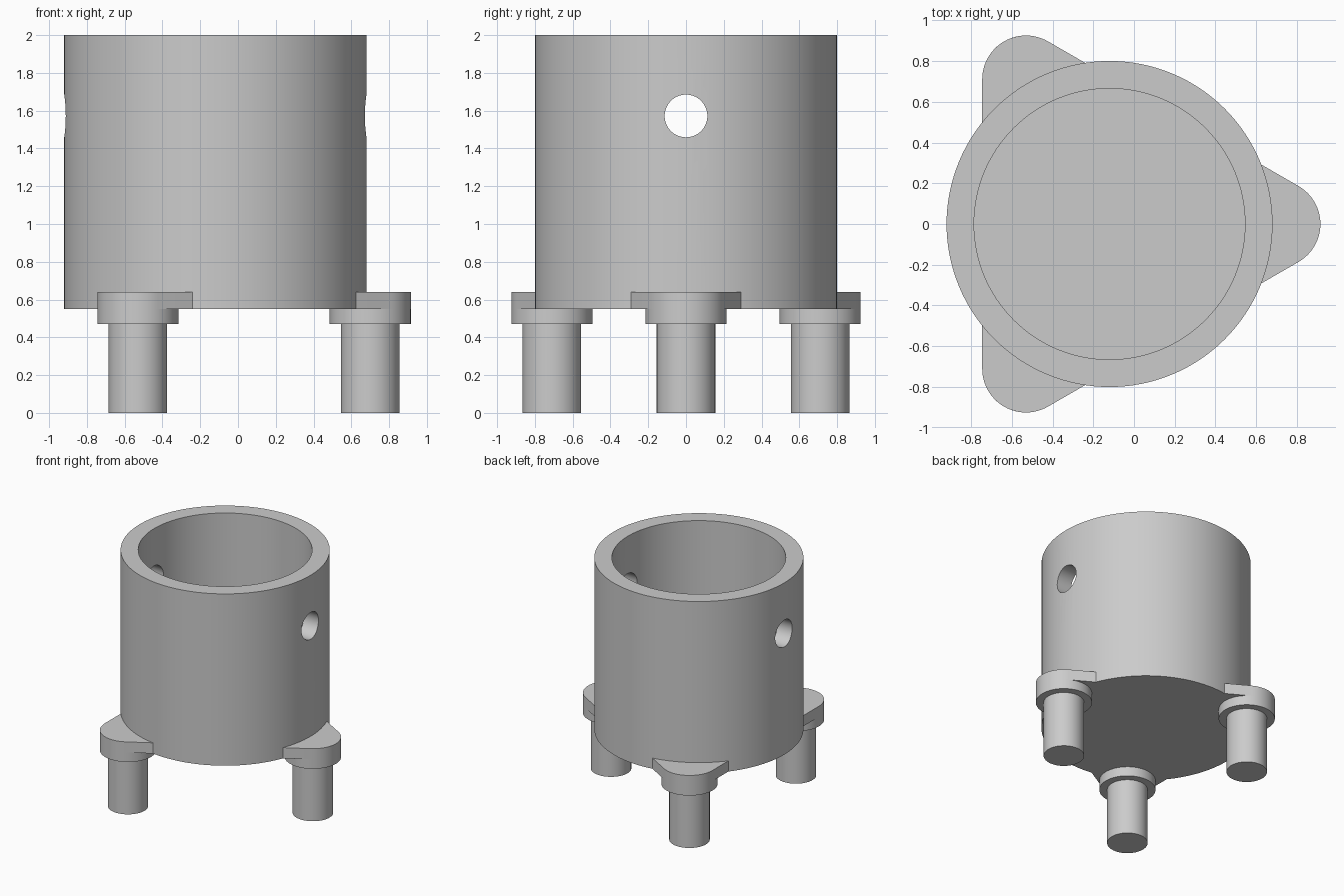
import bpy
import bmesh
from math import cos, sin, pi, radians
from mathutils import Matrix

CX = -0.12            # axis of the cup
OUTER, INNER = 0.80, 0.665
BASE, FLOOR, TOP = 0.55, 0.66, 2.0
LUG_DIST, LUG_R, POST_R = 0.82, 0.215, 0.155
LUG_TOP, BOSS_BOTTOM = 0.64, 0.47

if "Cube" in bpy.data.objects:
    bpy.data.objects.remove(bpy.data.objects["Cube"], do_unlink=True)

grey = bpy.data.materials.new("plain grey")
grey.use_nodes = True
grey.diffuse_color = (0.6, 0.6, 0.6, 1)
grey.node_tree.nodes["Principled BSDF"].inputs["Base Color"].default_value = (0.6, 0.6, 0.6, 1)


def make_object(name, bm, location=(CX, 0, 0), turn=0.0):
    bmesh.ops.recalc_face_normals(bm, faces=bm.faces)
    mesh = bpy.data.meshes.new(name)
    bm.to_mesh(mesh)
    bm.free()
    mesh.materials.append(grey)
    obj = bpy.data.objects.new(name, mesh)
    obj.location = location
    obj.rotation_euler.z = turn
    bpy.context.collection.objects.link(obj)
    return obj


def smooth(obj):
    bpy.ops.object.select_all(action="DESELECT")
    obj.select_set(True)
    bpy.context.view_layer.objects.active = obj
    bpy.ops.object.shade_smooth_by_angle(angle=radians(30))


def extrude_outline(points, z0, z1):
    bm = bmesh.new()
    face = bm.faces.new([bm.verts.new((x, y, z0)) for x, y in points])
    top = bmesh.ops.extrude_face_region(bm, geom=[face])["geom"]
    verts = [v for v in top if isinstance(v, bmesh.types.BMVert)]
    bmesh.ops.translate(bm, verts=verts, vec=(0, 0, z1 - z0))
    return bm


def circle(radius, x=0.0, steps=64):
    return [(x + radius * cos(2 * pi * i / steps), radius * sin(2 * pi * i / steps))
            for i in range(steps)]


# Open cup: a solid drum with a pocket and a cross hole cut out
cup = make_object("cup", extrude_outline(circle(OUTER, steps=128), BASE, TOP))
pocket = make_object("pocket_cutter", extrude_outline(circle(INNER, steps=128), FLOOR, TOP + 0.2))
drill = extrude_outline(circle(0.113), -1.2, 1.2)
bmesh.ops.rotate(drill, verts=drill.verts, matrix=Matrix.Rotation(pi / 2, 3, "Y"))
bmesh.ops.translate(drill, verts=drill.verts, vec=(0, 0, 1.572))
cross_hole = make_object("cross_hole_cutter", drill)

for cutter in (pocket, cross_hole):
    mod = cup.modifiers.new(cutter.name, "BOOLEAN")
    mod.operation = "DIFFERENCE"
    mod.solver = "EXACT"
    mod.object = cutter
    bpy.context.view_layer.objects.active = cup
    bpy.ops.object.modifier_apply(modifier=mod.name)
for cutter in (pocket, cross_hole):
    bpy.data.objects.remove(cutter, do_unlink=True)
smooth(cup)

# Lug outline: rounded nose whose tangents spread into the cup wall
nose = [(LUG_DIST + LUG_R * cos(a), LUG_R * sin(a))
        for a in (radians(-60 + 5 * i) for i in range(25))]
run = 0.3
tail_x = nose[0][0] - run * cos(radians(30))
tail_y = nose[-1][1] + run * sin(radians(30))
lug_outline = nose + [(tail_x, tail_y), (tail_x, -tail_y)]

# Three feet around the cup, each a lug, a round boss and a post
for side, angle in (("left", 0), ("back_right", 120), ("front_right", 240)):
    turn = radians(angle)
    parts = (
        ("lug", lug_outline, BASE, LUG_TOP),
        ("boss", circle(LUG_R, LUG_DIST), BOSS_BOTTOM, BASE),
        ("post", circle(POST_R, LUG_DIST), 0, BOSS_BOTTOM),
    )
    for part, outline, z0, z1 in parts:
        smooth(make_object(f"{side}_{part}", extrude_outline(outline, z0, z1), turn=turn))
